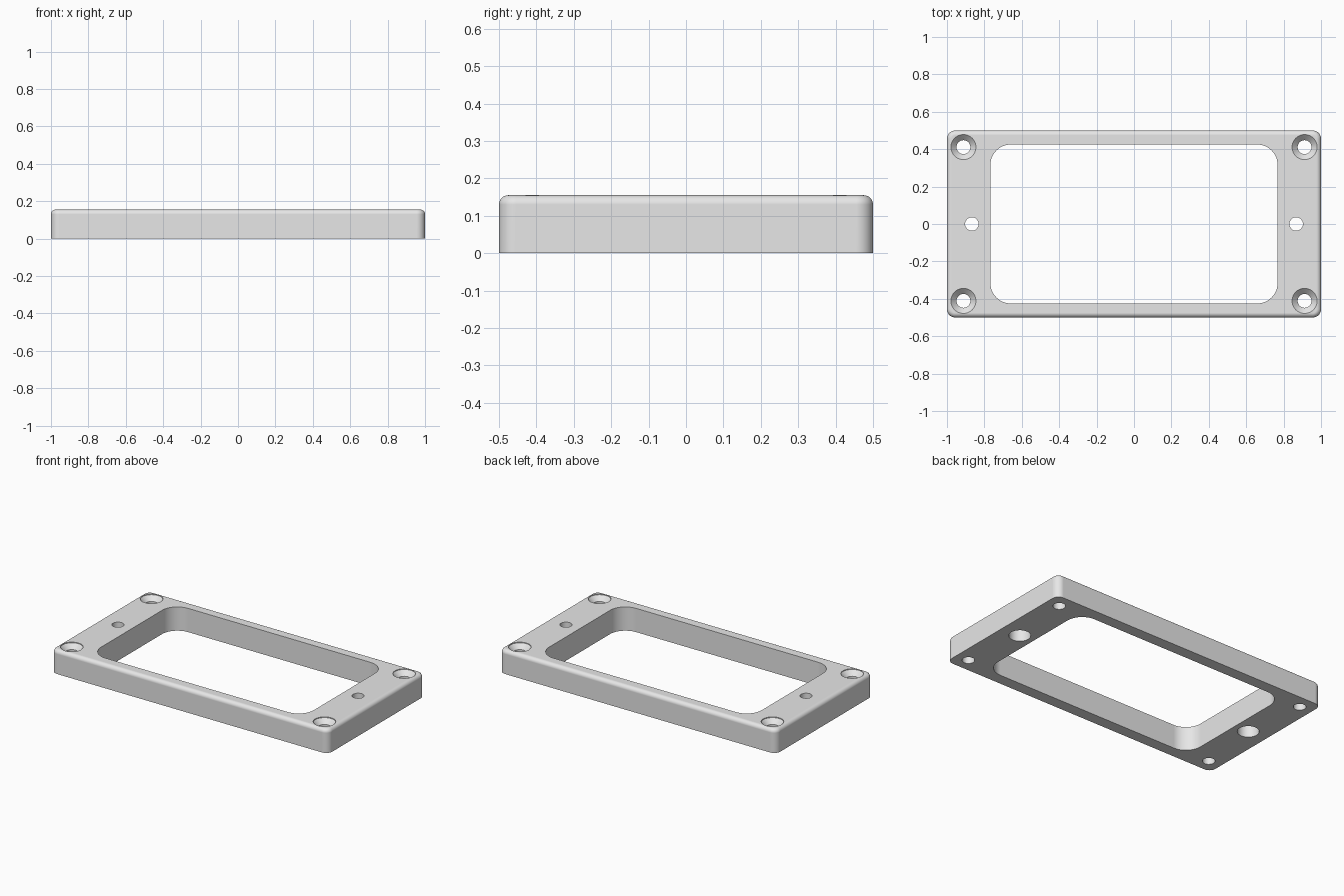
import bpy, bmesh
from math import sin, cos, pi, radians

if "Cube" in bpy.data.objects:
    bpy.data.objects.remove(bpy.data.objects["Cube"])

HEIGHT, FILLET, CORNER = 0.155, 0.025, 0.045
ARC = 12          # segments per quarter turn
OVER = 0.02       # how far cutters pass the surface


def outline(bm, hx, hy, r, z, cx=0.0, cy=0.0):
    """Ring of verts: rectangle with rounded corners, or a circle when hx = hy = r."""
    verts = []
    for q, (sx, sy) in enumerate([(1, 1), (-1, 1), (-1, -1), (1, -1)]):
        for i in range(ARC + 1):
            a = (q + i / ARC) * pi / 2
            verts.append(bm.verts.new((cx + sx * (hx - r) + r * cos(a),
                                       cy + sy * (hy - r) + r * sin(a), z)))
    return verts


def loft(bm, rings):
    """Closed solid through a stack of rings, bottom to top."""
    for low, high in zip(rings, rings[1:]):
        for i in range(len(low)):
            j = (i + 1) % len(low)
            bm.faces.new((low[i], low[j], high[j], high[i]))
    bm.faces.new(rings[0][::-1])
    bm.faces.new(rings[-1])


def drill(bm, x, y, profile):
    """Round cutter from (radius, z) pairs."""
    loft(bm, [outline(bm, r, r, r, z, x, y) for r, z in profile])


def finish(bm, name):
    bmesh.ops.remove_doubles(bm, verts=bm.verts, dist=0.0001)
    bmesh.ops.recalc_face_normals(bm, faces=bm.faces)
    mesh = bpy.data.meshes.new(name)
    bm.to_mesh(mesh)
    bm.free()
    obj = bpy.data.objects.new(name, mesh)
    bpy.context.collection.objects.link(obj)
    return obj


# Body: rounded slab with a filleted top edge
bm = bmesh.new()
insets = [(0, 0)]
for k in range(9):
    a = k / 8 * pi / 2
    insets.append((FILLET * (1 - cos(a)), HEIGHT - FILLET + FILLET * sin(a)))
loft(bm, [outline(bm, 1 - i, 0.5 - i, CORNER - i, z) for i, z in insets])
frame = finish(bm, "mounting_frame")

# Cutters: central window, countersunk corner holes, stepped middle holes
bm = bmesh.new()
loft(bm, [outline(bm, 0.768, 0.425, 0.11, z) for z in (-OVER, HEIGHT + OVER)])
for sx in (-1, 1):
    for sy in (-1, 1):
        drill(bm, sx * 0.912, sy * 0.411,
              [(0.037, -OVER), (0.037, HEIGHT - 0.035), (0.067, HEIGHT - 0.005),
               (0.067, HEIGHT + OVER)])
    drill(bm, sx * 0.867, 0,
          [(0.064, -OVER), (0.064, 0.1), (0.036, 0.1), (0.036, HEIGHT + OVER)])
cutter = finish(bm, "hole_cutter")
cutter.hide_render = True

# Cut the openings, then drop the cutter
bpy.ops.object.select_all(action='DESELECT')
bpy.context.view_layer.objects.active = frame
frame.select_set(True)
cut = frame.modifiers.new("openings", 'BOOLEAN')
cut.operation, cut.solver, cut.object = 'DIFFERENCE', 'EXACT', cutter
bpy.ops.object.modifier_apply(modifier=cut.name)
bpy.data.objects.remove(cutter)

# Smooth fillets with flat broad faces
bpy.ops.object.shade_smooth_by_angle(angle=radians(30))
weighted = frame.modifiers.new("flat_faces", 'WEIGHTED_NORMAL')
weighted.keep_sharp = True

# Plain grey material
grey = bpy.data.materials.new("plain_grey")
grey.use_nodes = True
grey.diffuse_color = (0.8, 0.8, 0.8, 1)
grey.node_tree.nodes["Principled BSDF"].inputs["Base Color"].default_value = (0.8, 0.8, 0.8, 1)
frame.data.materials.clear()
frame.data.materials.append(grey)
